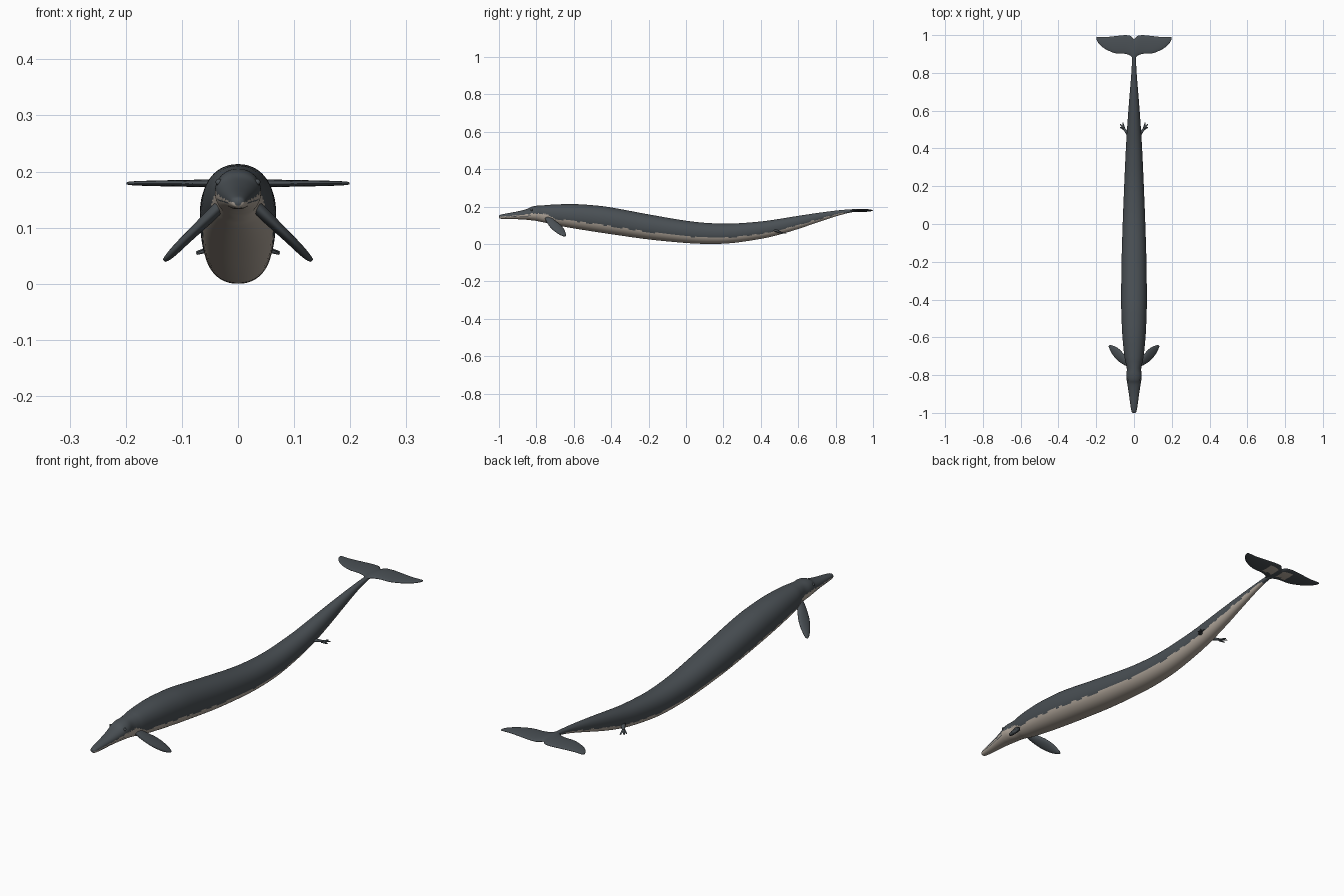
import bpy, bmesh, math
from mathutils import Vector

if "Cube" in bpy.data.objects:
    bpy.data.objects.remove(bpy.data.objects["Cube"])


def material(name, rgb):
    m = bpy.data.materials.new(name)
    m.diffuse_color = (*rgb, 1)
    m.use_nodes = True
    m.node_tree.nodes["Principled BSDF"].inputs["Base Color"].default_value = m.diffuse_color
    return m


SLATE = material("slate skin", (0.068, 0.080, 0.090))
CREAM = material("cream belly", (0.46, 0.40, 0.34))


def smooth_rows(rows, n):
    """Resample rows of numbers with a Catmull-Rom spline, n steps per span."""
    out = []
    for i in range(len(rows) - 1):
        a, b = rows[max(i - 1, 0)], rows[i]
        c, d = rows[i + 1], rows[min(i + 2, len(rows) - 1)]
        for k in range(n):
            t = k / n
            out.append([0.5 * (2 * q + (r - p) * t + (2 * p - 5 * q + 4 * r - s) * t * t
                               + (3 * q - p - 3 * r + s) * t ** 3)
                        for p, q, r, s in zip(a, b, c, d)])
    out.append(list(rows[-1]))
    return out


def ring(centre, u, v, n, power=1.0):
    """Closed section spanned by half-axes u and v."""
    pts = []
    for i in range(n):
        a = 2 * math.pi * (i + 0.5) / n
        c, s = math.cos(a), math.sin(a)
        c = math.copysign(abs(c) ** power, c)
        s = math.copysign(abs(s) ** power, s)
        pts.append(Vector(centre) + Vector(u) * c + Vector(v) * s)
    return pts


def loft(name, rings, is_cream=None):
    """Skin a list of rings, cap the ends and colour faces by a rule."""
    bm = bmesh.new()
    vs = [[bm.verts.new(p) for p in r] for r in rings]
    n = len(rings[0])
    for a, b in zip(vs, vs[1:]):
        for i in range(n):
            j = (i + 1) % n
            bm.faces.new((a[i], a[j], b[j], b[i]))
    bm.faces.new(vs[0])
    bm.faces.new(vs[-1])
    bmesh.ops.recalc_face_normals(bm, faces=bm.faces[:])
    bm.normal_update()
    for f in bm.faces:
        f.smooth = True
        if is_cream and is_cream(f.calc_center_median(), f.normal):
            f.material_index = 1
    me = bpy.data.meshes.new(name)
    bm.to_mesh(me)
    bm.free()
    me.materials.append(SLATE)
    me.materials.append(CREAM)
    ob = bpy.data.objects.new(name, me)
    bpy.context.collection.objects.link(ob)
    return ob


# Body: y, half width, top z, bottom z
body = [
    (-1.0, .006, .151, .139), (-.992, .013, .156, .135), (-.96, .019, .163, .133),
    (-.90, .027, .174, .132), (-.85, .035, .187, .129), (-.825, .039, .199, .126),
    (-.80, .041, .204, .123), (-.77, .038, .206, .117), (-.74, .043, .208, .111),
    (-.70, .051, .211, .101), (-.60, .061, .213, .083), (-.50, .066, .207, .067),
    (-.40, .068, .195, .052), (-.20, .066, .158, .024), (0, .060, .124, .005),
    (.13, .055, .111, .000), (.25, .050, .109, .005), (.40, .043, .120, .027),
    (.50, .037, .134, .050), (.60, .030, .150, .080), (.70, .022, .165, .114),
    (.80, .014, .178, .147), (.88, .010, .185, .168), (.93, .008, .184, .173),
    (.96, .004, .181, .176)]
rows = smooth_rows(body, 6)


def belly_rule(c, normal):
    r = min(rows, key=lambda q: abs(q[0] - c.y))
    frac = (c.z - r[3]) / max(r[2] - r[3], 1e-4)
    if c.y < -0.75:                      # pale jaw and cheek with a dark mouth line
        mouth = -.97 < c.y < -.83 and abs(frac - .36) < .026
        return frac < .5 and not mouth
    limit = .30 if c.y > -.70 else .30 + (-.70 - c.y) * 4
    return frac < limit and c.y < .86


loft("body", [ring((0, y, (t + b) / 2), (w, 0, 0), (0, 0, (t - b) / 2), 64, .93)
              for y, w, t, b in rows], belly_rule)

# Tail fluke: x, leading y, trailing y, half thickness
half = [(0, .865, .980, .008), (.018, .890, .996, .008), (.05, .901, 1.0, .007),
        (.10, .904, .995, .006), (.15, .925, .990, .005), (.18, .948, .991, .004),
        (.194, .967, .991, .003), (.199, .979, .987, .0015)]
fluke = [(-x, a, b, t) for x, a, b, t in half[:0:-1]] + half
loft("tail_fluke", [ring((x, (a + b) / 2, .179), (0, (b - a) / 2, 0), (0, 0, t), 24)
                    for x, a, b, t in smooth_rows(fluke, 4)],
     lambda c, n: n.z < -.5 and .015 < abs(c.x) < .06 and .925 < c.y < .975)

# Flippers: centre x, y, z, half chord, half thickness
flipper = [(.030, -.735, .140, .020, .011), (.048, -.723, .122, .025, .011),
           (.070, -.703, .101, .032, .010), (.092, -.685, .080, .032, .009),
           (.112, -.668, .060, .024, .008), (.125, -.655, .047, .014, .006),
           (.132, -.648, .041, .004, .003)]

# Hind limbs: thigh plus three toes, as (start, end, start radius, end radius)
limb = [((.025, .470, .074), (.056, .508, .061), .011, .006),
        ((.052, .503, .062), (.074, .530, .056), .006, .003),
        ((.052, .503, .062), (.060, .538, .056), .006, .003),
        ((.050, .500, .061), (.074, .512, .053), .006, .003)]

for s, side in ((1, "right"), (-1, "left")):
    loft(side + "_flipper",
         [ring((s * x, y, z), (0, c, 0), (s * .7 * t, 0, .7 * t), 20)
          for x, y, z, c, t in smooth_rows(flipper, 4)])
    for k, (p, q, r0, r1) in enumerate(limb):
        p, q = Vector((s * p[0], *p[1:])), Vector((s * q[0], *q[1:]))
        d = (q - p).normalized()
        u = d.cross(Vector((0, 0, 1))).normalized()
        v = u.cross(d)
        prof = [(0, r0), (.5, (r0 + r1) / 2), (.92, r1), (1, r1 * .4)]
        loft(f"{side}_hind_{'thigh' if k == 0 else 'toe_%d' % k}",
             [ring(p.lerp(q, t), u * r, v * r * .7, 12) for t, r in prof])
    # Eye bump
    bpy.ops.mesh.primitive_uv_sphere_add(segments=16, ring_count=8, radius=.006,
                                         location=(s * .034, -.825, .181))
    eye = bpy.context.object
    eye.name = side + "_eye"
    eye.data.materials.append(SLATE)
    bpy.ops.object.shade_smooth()
